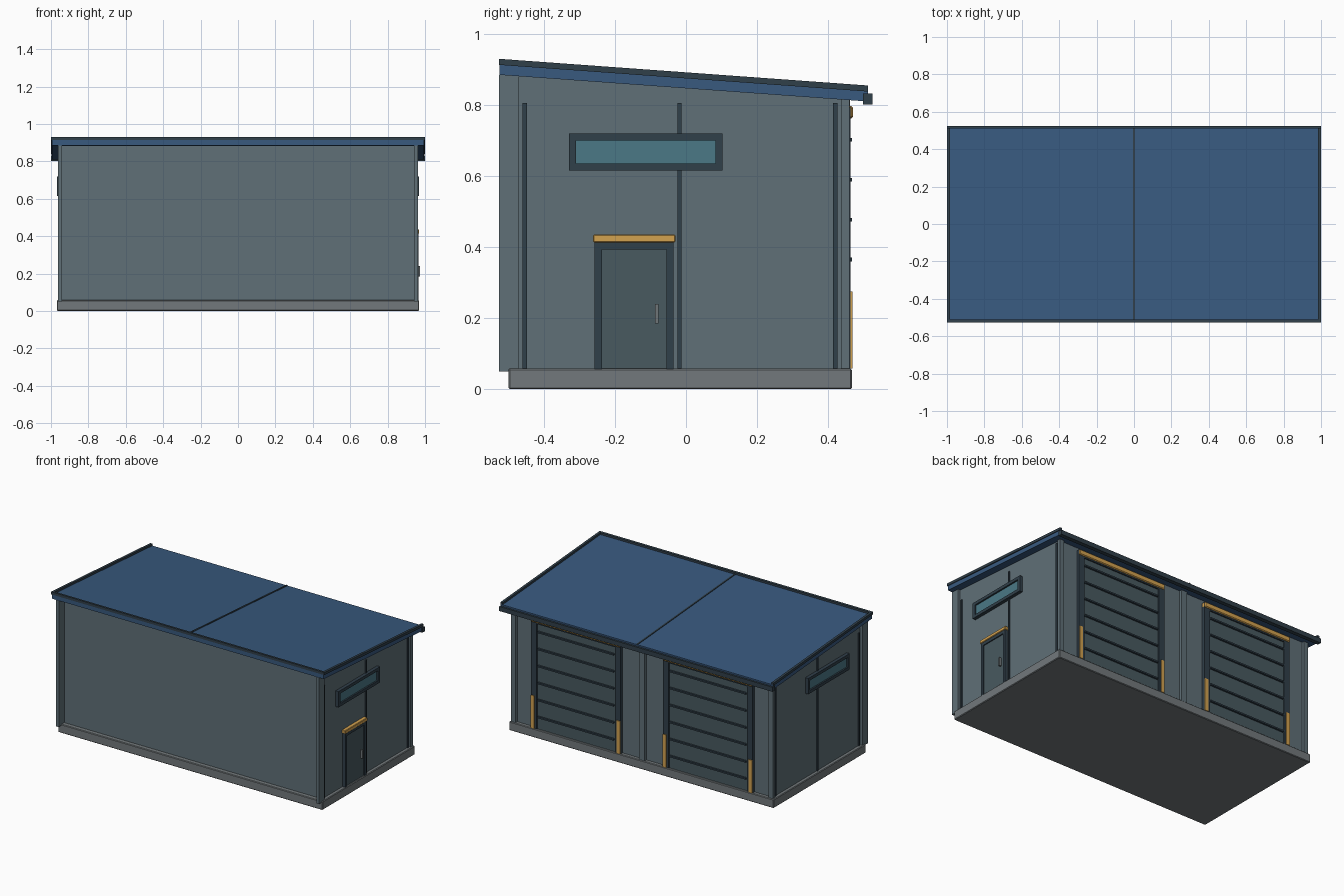
import bpy, bmesh

if "Cube" in bpy.data.objects:
    bpy.data.objects.remove(bpy.data.objects["Cube"])

def mat(name, r, g, b):
    m = bpy.data.materials.new(name)
    m.diffuse_color = (r, g, b, 1)
    m.use_nodes = True
    m.node_tree.nodes["Principled BSDF"].inputs["Base Color"].default_value = m.diffuse_color
    return m

WALL = mat("wall_grey", .115, .16, .185)
PANEL = mat("shutter_grey", .065, .10, .115)
DARK = mat("dark_trim", .03, .05, .068)
BLUE = mat("roof_blue", .04, .10, .21)
AMBER = mat("amber", .65, .36, .08)
GLASS = mat("glass", .07, .19, .24)
BASE = mat("concrete", .17, .19, .20)
METAL = mat("metal", .16, .18, .19)

def finish(bm, name, m, bevel=0):
    bmesh.ops.recalc_face_normals(bm, faces=bm.faces)
    me = bpy.data.meshes.new(name)
    bm.to_mesh(me)
    bm.free()
    me.materials.append(m)
    ob = bpy.data.objects.new(name, me)
    bpy.context.collection.objects.link(ob)
    if bevel:
        mod = ob.modifiers.new("edge", 'BEVEL')
        mod.width, mod.segments = bevel, 1
    return ob

def prism(name, x0, x1, profile, m, bevel=0):
    """Extrude a (y, z) profile from x0 to x1."""
    bm = bmesh.new()
    f = bm.faces.new([bm.verts.new((x0, y, z)) for y, z in profile])
    new = bmesh.ops.extrude_face_region(bm, geom=[f])["geom"]
    bmesh.ops.translate(bm, vec=(x1 - x0, 0, 0),
                        verts=[v for v in new if isinstance(v, bmesh.types.BMVert)])
    return finish(bm, name, m, bevel)

def box(name, x, y, z, m, bevel=0):
    return prism(name, x[0], x[1], [(y[0], z[0]), (y[1], z[0]), (y[1], z[1]), (y[0], z[1])], m, bevel)

def under(y):
    """Height of the sloping roof underside."""
    return .885 - .0723 * (y + .527)

def sloped(name, x, y, lo, hi, m):
    """Box whose top and bottom follow the roof pitch."""
    a, b = y
    return prism(name, x[0], x[1], [(a, under(a) + lo), (b, under(b) + lo),
                                    (b, under(b) + hi), (a, under(a) + hi)], m)

def upright(name, x, y, z0, m):
    """Post rising from z0 to the roof underside."""
    a, b = y
    return prism(name, x[0], x[1], [(a, z0), (b, z0), (b, under(b)), (a, under(a))], m)

def frame(name, a, b, t, place, m, sill=True):
    """Rectangular frame; place(name, u, v, m) puts each bar on its wall."""
    (u0, u1), (v0, v1) = a, b
    low = v0 + t if sill else v0
    place(name + "_jamb_1", (u0, u0 + t), (low, v1 - t), m)
    place(name + "_jamb_2", (u1 - t, u1), (low, v1 - t), m)
    place(name + "_head", (u0, u1), (v1 - t, v1), m)
    if sill:
        place(name + "_sill", (u0, u1), (v0, v0 + t), m)

def sx(s, a, b):
    return tuple(sorted((s * a, s * b)))

# Foundation and main body
box("foundation", (-.968, .968), (-.5, .467), (0, .058), BASE, .004)
upright("body", (-.945, .945), (-.47, .442), .055, WALL)

# Roof slab, edge trims, centre seam, gutter
sloped("roof_slab", (-.995, .995), (-.525, .512), 0, .032, BLUE)
sloped("roof_front_trim", (-1, 1), (-.527, -.511), .028, .045, DARK)
sloped("roof_seam", (-.005, .005), (-.511, .512), .03, .036, DARK)
box("gutter", (-1, 1), (.498, .525), (.802, .832), DARK)

for s, side in ((1, "right"), (-1, "left")):
    sloped(f"roof_{side}_trim", sx(s, .984, 1), (-.511, .512), .028, .045, DARK)
    # Corner posts
    upright(f"front_post_{side}", sx(s, .942, .962), (-.527, -.47), .05, WALL)
    upright(f"back_post_{side}", sx(s, .925, .957), (.437, .46), .055, WALL)
    # Wall seam strips
    for i, y in enumerate((-.454, -.018, .42)):
        box(f"wall_strip_{side}_{i}", sx(s, .94, .952), (y - .006, y + .006), (.055, .805), DARK)
    # Long window
    frame(f"window_{side}", (-.33, .103), (.615, .72), .02,
          lambda n, u, v, m: box(n, sx(s, .94, .967), u, v, m), DARK)
    box(f"window_glass_{side}", sx(s, .94, .957), (-.312, .085), (.633, .702), GLASS)

    # Roller door bay on the back wall
    c = s * .483
    frame(f"shutter_frame_{side}", (c - .328, c + .328), (.055, .795), .042,
          lambda n, u, v, m: box(n, u, (.44, .463), v, m), DARK, sill=False)
    box(f"shutter_{side}", (c - .288, c + .288), (.435, .455), (.055, .755), PANEL)
    for i in range(6):
        z = .14 + i * .1125
        box(f"shutter_groove_{side}_{i}", (c - .28, c + .28), (.45, .467), (z - .005, z + .005), DARK)
    box(f"shutter_lintel_{side}", (c - .328, c + .328), (.44, .47), (.762, .797), AMBER, .005)
    for i, d in enumerate((-1, 1)):
        g = c + d * .314
        box(f"bay_guard_{side}_{i}", (g - .013, g + .013), (.445, .468), (.058, .275), AMBER)

# Middle pier between the bays
upright("middle_pier", (-.02, .02), (.437, .462), .055, WALL)

# Personnel door on the right wall
def on_right(n, u, v, m):
    return box(n, (.94, .965), u, v, m)

frame("door_frame", (-.257, -.035), (.055, .413), .02, on_right, DARK, sill=False)
box("door_panel", (.94, .958), (-.24, -.052), (.055, .396), PANEL)
box("door_lintel", (.94, .969), (-.262, -.03), (.413, .435), AMBER, .003)
box("door_handle", (.955, .973), (-.087, -.077), (.185, .24), METAL)
